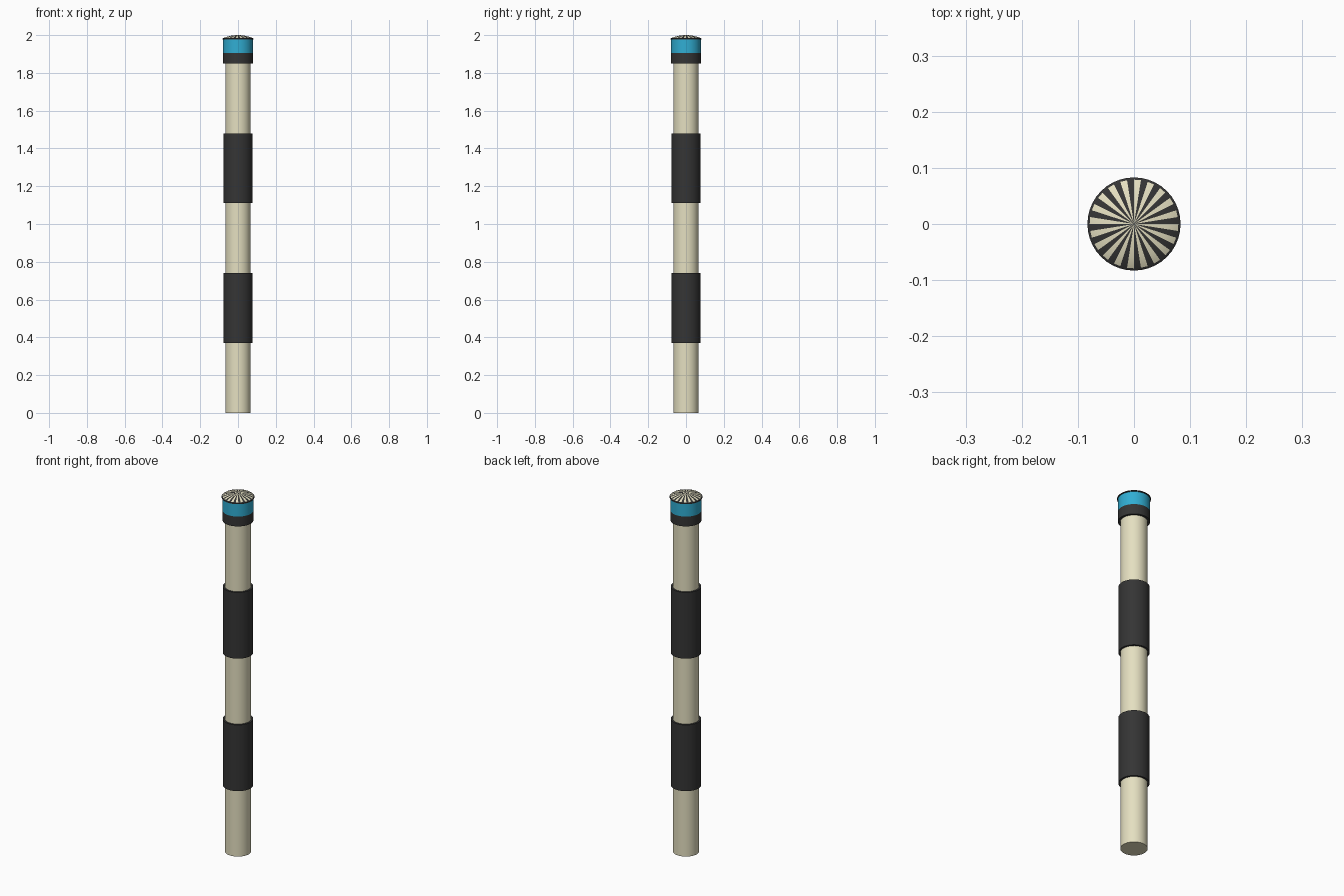
import bpy, bmesh
from math import cos, sin, pi

if "Cube" in bpy.data.objects:
    bpy.data.objects.remove(bpy.data.objects["Cube"])


def material(name, rgb):
    m = bpy.data.materials.new(name)
    m.diffuse_color = (*rgb, 1)
    m.use_nodes = True
    m.node_tree.nodes["Principled BSDF"].inputs["Base Color"].default_value = m.diffuse_color
    return m


CREAM = material("cream", (0.78, 0.74, 0.53))
BLACK = material("black", (0.035, 0.035, 0.035))
BLUE = material("blue", (0.03, 0.42, 0.65))
SEG = 40


def tube(name, radius, z0, z1, mat):
    bpy.ops.mesh.primitive_cylinder_add(vertices=SEG, radius=radius, depth=z1 - z0,
                                        location=(0, 0, (z0 + z1) / 2))
    o = bpy.context.object
    o.name = name
    o.data.materials.append(mat)
    bpy.ops.object.shade_smooth_by_angle(angle=0.6)
    return o


# Pole with two dark sleeves
tube("pole", 0.067, 0, 1.86, CREAM)
for name, z in (("lower_sleeve", 0.37), ("upper_sleeve", 1.11)):
    tube(name, 0.077, z, z + 0.37, BLACK)

# Head: dark collar and blue band
tube("collar", 0.079, 1.85, 1.905, BLACK)
tube("blue_band", 0.079, 1.905, 1.978, BLUE)

# Shallow domed cap with twenty pale radial stripes inside a dark rim
profile = [(0.083, 1.976), (0.083, 1.981), (0.079, 1.984), (0.06, 1.991),
           (0.04, 1.996), (0.02, 1.999)]
bm = bmesh.new()
rings = [[bm.verts.new((r * cos(2 * pi * i / SEG), r * sin(2 * pi * i / SEG), z))
          for i in range(SEG)] for r, z in profile]
tip = bm.verts.new((0, 0, 2))
bm.faces.new(rings[0][::-1])
for i in range(SEG):
    j = (i + 1) % SEG
    for k in range(len(rings) - 1):
        a, b = rings[k], rings[k + 1]
        f = bm.faces.new((a[i], a[j], b[j], b[i]))
        f.material_index = i % 2 if k >= 2 else 0
    f = bm.faces.new((rings[-1][i], rings[-1][j], tip))
    f.material_index = i % 2
mesh = bpy.data.meshes.new("striped_cap")
bm.to_mesh(mesh)
bm.free()
mesh.materials.append(BLACK)
mesh.materials.append(CREAM)
cap = bpy.data.objects.new("striped_cap", mesh)
bpy.context.collection.objects.link(cap)
bpy.ops.object.select_all(action="DESELECT")
cap.select_set(True)
bpy.context.view_layer.objects.active = cap
bpy.ops.object.shade_smooth_by_angle(angle=0.6)
